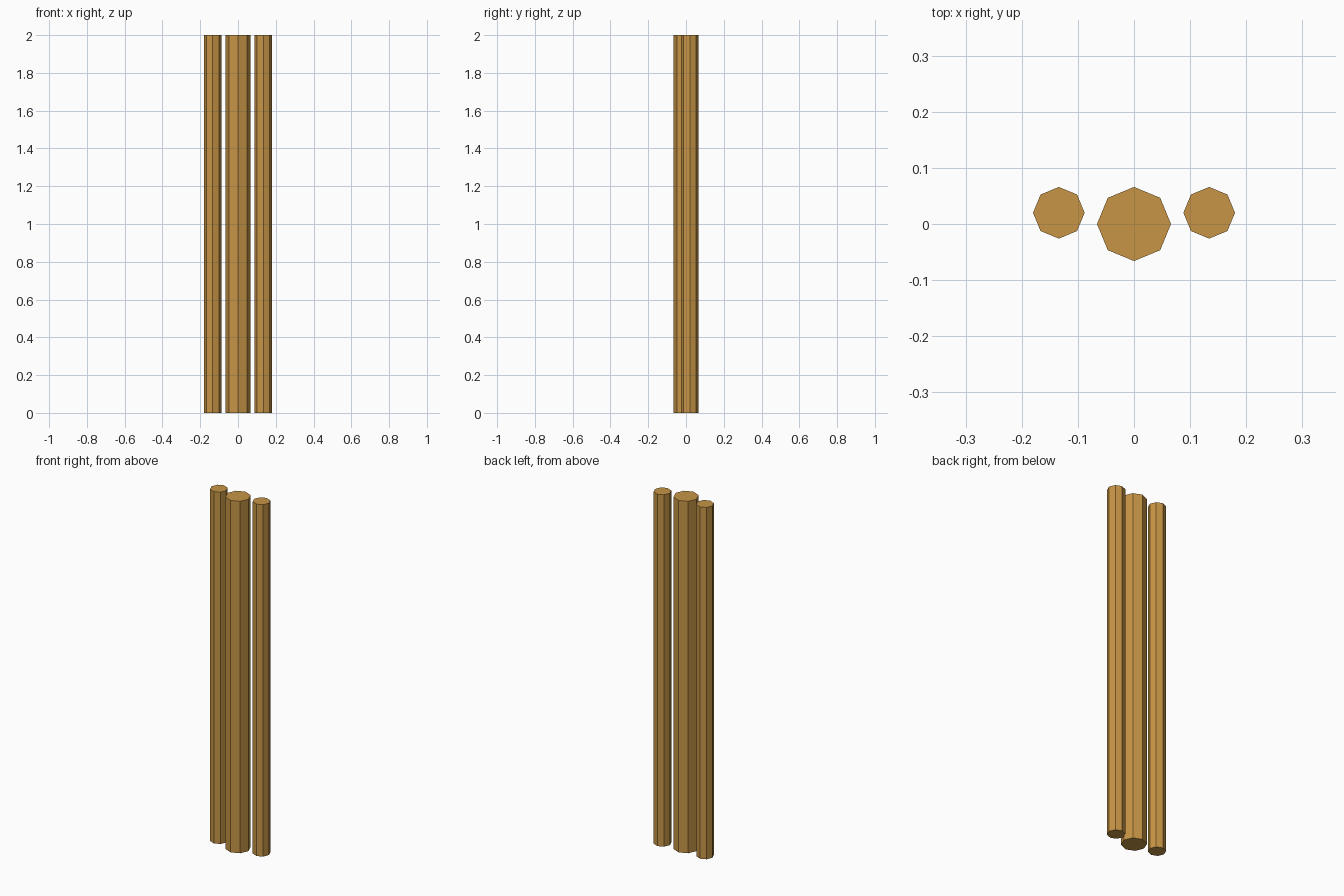
import bpy

if "Cube" in bpy.data.objects:
    bpy.data.objects.remove(bpy.data.objects["Cube"])

HEIGHT = 2.0

wood = bpy.data.materials.new("golden_wood")
wood.diffuse_color = (0.57, 0.30, 0.06, 1.0)
wood.use_nodes = True
wood.node_tree.nodes["Principled BSDF"].inputs["Base Color"].default_value = wood.diffuse_color


def add_post(name, x, y, radius):
    """Upright eight-sided post standing on the ground, flat shaded."""
    bpy.ops.mesh.primitive_cylinder_add(
        vertices=8, radius=radius, depth=HEIGHT, location=(x, y, HEIGHT / 2))
    post = bpy.context.object
    post.name = name
    post.data.materials.append(wood)
    return post


# Thick post in the middle
add_post("center_post", 0, 0, 0.066)

# Thinner posts either side, flush with the back of the middle one
for side, sign in (("left", -1), ("right", 1)):
    add_post(side + "_post", sign * 0.134, 0.02, 0.046)
